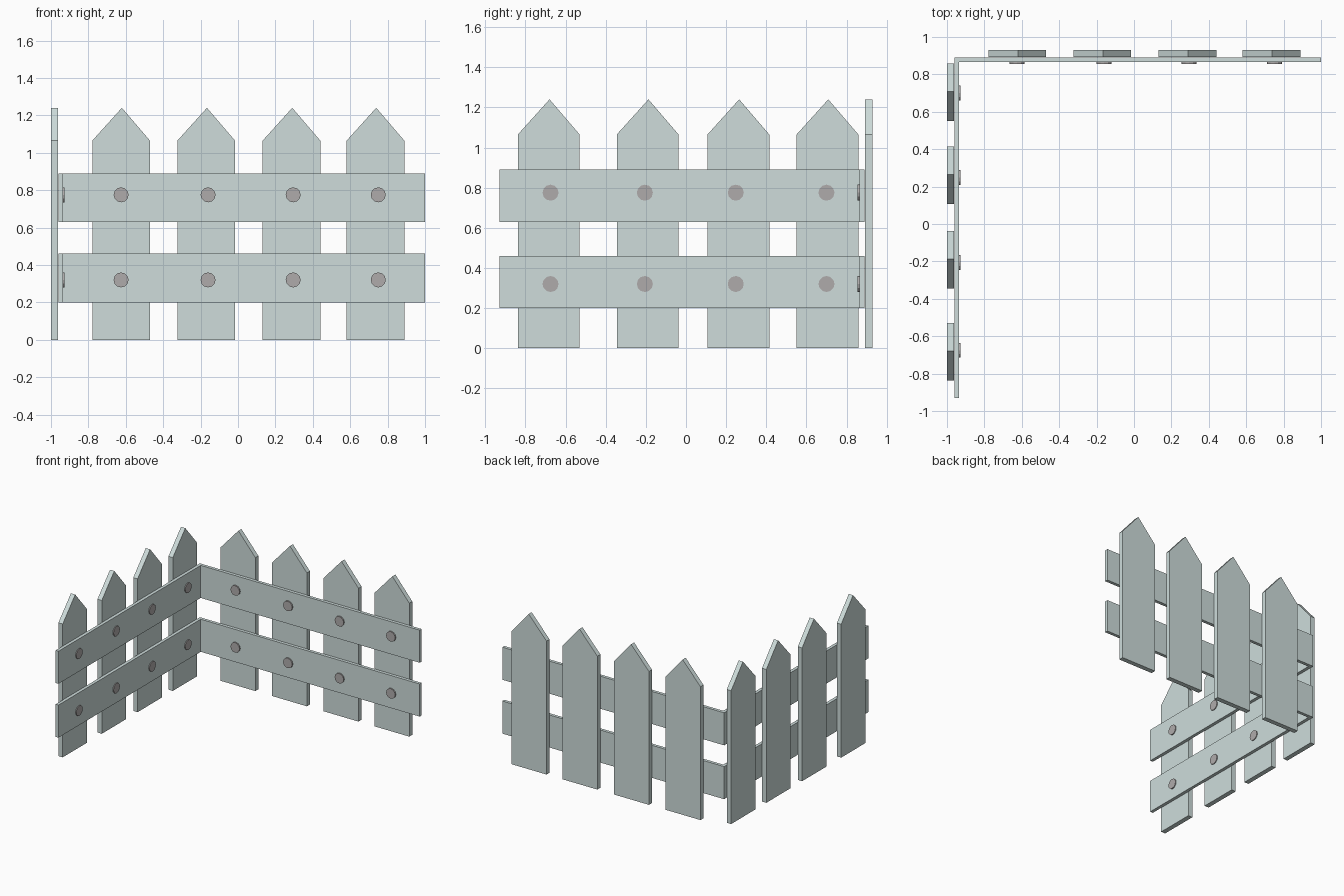
import bpy, bmesh
from math import pi
from mathutils import Matrix, Vector

if "Cube" in bpy.data.objects:
    bpy.data.objects.remove(bpy.data.objects["Cube"])

nail_mat = bpy.data.materials.new("nail_grey")
nail_mat.diffuse_color = (0.43, 0.41, 0.41, 1)
nail_mat.use_nodes = True
nail_mat.node_tree.nodes["Principled BSDF"].inputs["Base Color"].default_value = nail_mat.diffuse_color
wood_mat = bpy.data.materials.new("pale_wood")
wood_mat.diffuse_color = (0.62, 0.72, 0.71, 1)
wood_mat.use_nodes = True
wood_mat.node_tree.nodes["Principled BSDF"].inputs["Base Color"].default_value = wood_mat.diffuse_color

# each panel maps (along, depth, up) to world space
BACK = Matrix.Identity(4)
SIDE = Matrix(((0, 1, 0, 0), (1, 0, 0, 0), (0, 0, 1, 0), (0, 0, 0, 1)))


def finish(name, bm, panel, mat):
    bm.transform(panel)
    bmesh.ops.recalc_face_normals(bm, faces=bm.faces[:])
    me = bpy.data.meshes.new(name)
    bm.to_mesh(me)
    bm.free()
    me.materials.append(mat)
    bpy.context.collection.objects.link(bpy.data.objects.new(name, me))


def board(name, profile, d0, d1, panel):
    """Extrude an (along, up) outline from depth d0 to d1."""
    bm = bmesh.new()
    face = bm.faces.new([bm.verts.new((a, d0, z)) for a, z in profile])
    ext = bmesh.ops.extrude_face_region(bm, geom=[face])
    verts = [v for v in ext["geom"] if isinstance(v, bmesh.types.BMVert)]
    bmesh.ops.translate(bm, verts=verts, vec=Vector((0, d1 - d0, 0)))
    finish(name, bm, panel, wood_mat)


def nail(name, a, d0, d1, z, panel):
    bm = bmesh.new()
    m = Matrix.Translation((a, (d0 + d1) / 2, z)) @ Matrix.Rotation(pi / 2, 4, 'X')
    bmesh.ops.create_cone(bm, cap_ends=True, segments=12, radius1=0.04,
                          radius2=0.04, depth=abs(d1 - d0), matrix=m)
    finish(name, bm, panel, nail_mat)


def fence(name, panel, pickets, nails, ends, picket_d, rail_d, nail_d):
    # pointed pickets
    for c in pickets:
        w = 0.154
        board(name + "_picket", [(c - w, 0), (c + w, 0), (c + w, 1.065),
                                 (c + 0.004, 1.24), (c - w, 1.065)], *picket_d, panel)
    # two rails with a nail over each picket
    for z0, z1, zn in ((0.20, 0.46, 0.32), (0.63, 0.89, 0.775)):
        a, b = ends
        board(name + "_rail", [(a, z0), (b, z0), (b, z1), (a, z1)], *rail_d, panel)
        for c in nails:
            nail(name + "_nail", c, *nail_d, zn, panel)


fence("back", BACK, (-0.625, -0.17, 0.286, 0.735), (-0.625, -0.16, 0.295, 0.75),
      (-0.937, 1.0), (0.892, 0.93), (0.865, 0.89), (0.855, 0.875))
fence("side", SIDE, (-0.684, -0.191, 0.261, 0.705), (-0.675, -0.205, 0.248, 0.70),
      (-0.93, 0.89), (-1.0, -0.962), (-0.96, -0.935), (-0.945, -0.928))
